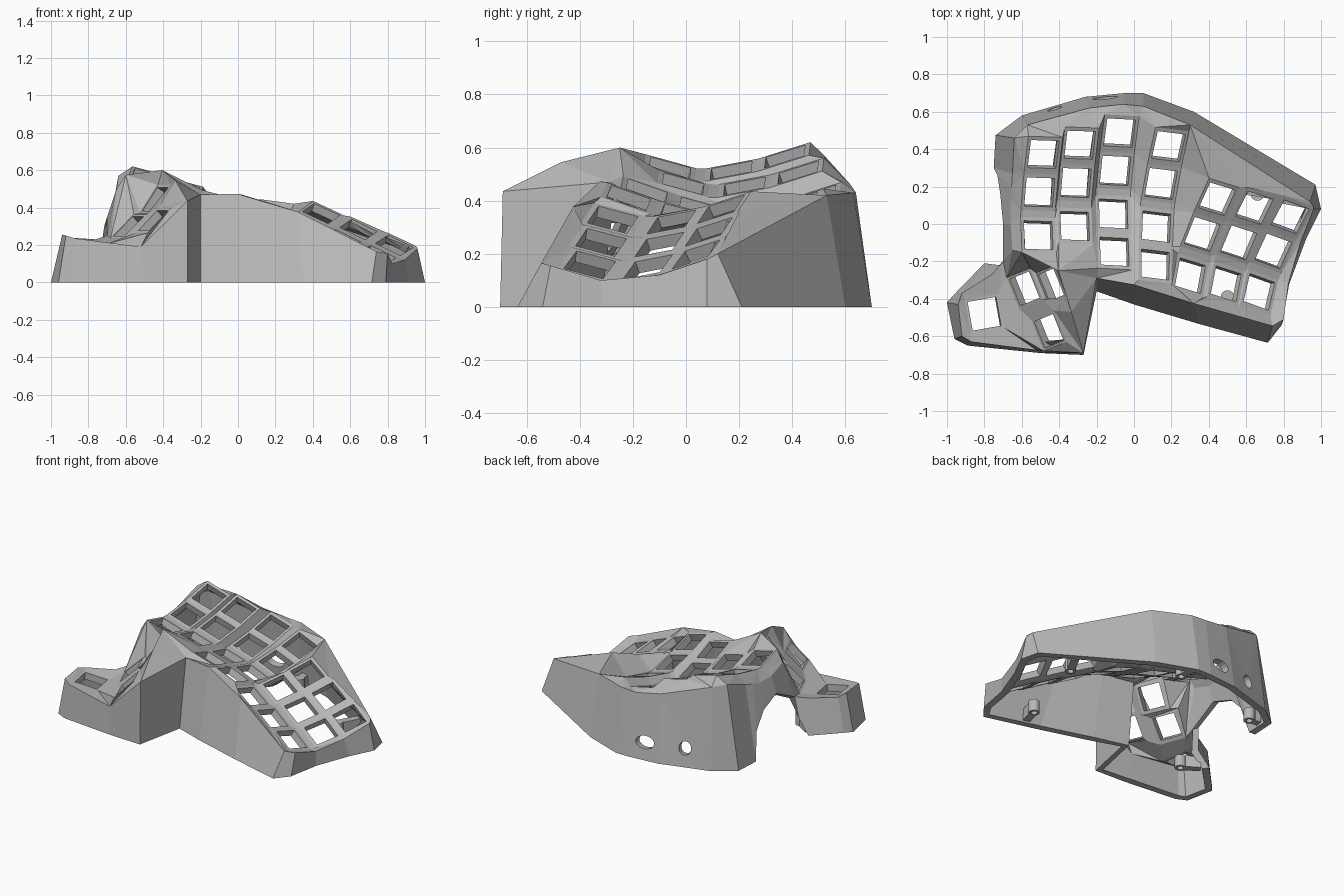
import bpy, bmesh
from math import radians, cos, sin, pi, atan2
from mathutils import Matrix, Vector

cube = bpy.data.objects.get("Cube")
if cube:
    bpy.data.objects.remove(cube)

grey = bpy.data.materials.new("mid grey plastic")
grey.use_nodes = True
colour = (0.48, 0.48, 0.48, 1)
grey.diffuse_color = colour
grey.node_tree.nodes["Principled BSDF"].inputs["Base Color"].default_value = colour

bm = bmesh.new()
known = {}


def vert(p):
    """Return the shared vertex at a point."""
    key = tuple(round(c, 4) for c in p)
    if key not in known:
        known[key] = bm.verts.new(key)
    return known[key]


def face(*points):
    verts = list(dict.fromkeys(vert(p) for p in points))
    if len(verts) > 2 and not bm.faces.get(verts):
        bm.faces.new(verts)


def stitch(a, b):
    """Fill the gap between two open chains with triangles."""
    i = j = 0
    while i < len(a) - 1 or j < len(b) - 1:
        step_a = (a[i + 1] - b[j]).length if i < len(a) - 1 else 99
        step_b = (a[i] - b[j + 1]).length if j < len(b) - 1 else 99
        if step_a < step_b:
            face(a[i], a[i + 1], b[j])
            i += 1
        else:
            face(a[i], b[j + 1], b[j])
            j += 1


class Key:
    """Square switch frame with an open middle."""

    def __init__(self, matrix, half_x, half_y, hole):
        corners = ((-1, -1), (1, -1), (1, 1), (-1, 1))
        outer = [matrix @ Vector((x * half_x, y * half_y, 0)) for x, y in corners]
        inner = [matrix @ Vector((x * hole, y * hole, 0)) for x, y in corners]
        for k in range(4):
            n = (k + 1) % 4
            face(outer[k], outer[n], inner[n], inner[k])
        self.bl, self.br, self.tr, self.tl = outer


def pose(place, yaw, roll):
    return (Matrix.Translation(place) @ Matrix.Rotation(radians(yaw), 4, "Z")
            @ Matrix.Rotation(radians(roll), 4, "Y"))


# Finger columns: place of the second key, yaw, roll, number of keys
columns = [((-.505, .17, .515), -2, 15, 3), ((-.31, .22, .455), -2, 15, 3),
           ((-.1, .285, .365), -3, 14, 4), ((.145, .215, .337), -7, 17, 4),
           ((.365, -.055, .32), -17, 24, 3), ((.56, -.1, .235), -18, 25, 3),
           ((.745, -.145, .15), -20, 25, 3)]
# Rows along each column: distance, rise, pitch
rows = [(.203, .053, 18), (0, 0, 11), (-.23, .009, -16), (-.432, .075, -20)]
keys = []
for place, yaw, roll, count in columns:
    base = pose(place, yaw, roll)
    keys.append([Key(base @ Matrix.Translation((0, y, z)) @ Matrix.Rotation(radians(p), 4, "X"),
                     .095, .099, .078) for y, z, p in rows[:count]])

# Bars between keys of one column
for col in keys:
    for a, b in zip(col, col[1:]):
        face(a.bl, a.br, b.tr, b.tl)

# Bars between neighbouring columns; the outer columns start one row lower
for c, (a, b) in enumerate(zip(keys, keys[1:])):
    pairs = list(zip(a[1:] if c == 3 else a, b))
    for l, r in pairs:
        face(l.br, r.bl, r.tl, l.tr)
    for (l, r), (l2, r2) in zip(pairs, pairs[1:]):
        face(l.br, l2.tr, r2.tl, r.bl)
face(keys[3][0].br, keys[3][1].tr, keys[4][0].tl)

# Thumb keys: one level outer key and three on a steep slope
outer = Key(pose((-.8, -.48, .22), 10, 8), .09, .09, .078)
low, high, front = [Key(pose(p, 22, roll), .092, .09, .076) for p, roll in
                    (((-.585, -.345, .3), -43), ((-.442, -.325, .445), -56),
                     ((-.455, -.572, .33), -45))]
face(outer.br, low.bl, low.tl, outer.tr)
face(low.br, high.bl, high.tl, low.tr)
face(front.tl, front.tr, low.br, low.bl)
face(front.tr, high.br, high.bl, low.br)
face(outer.br, front.bl, front.tl, low.bl)


# Wall stations: foot x, y, shoulder x, y, z and an optional foot height
def station(bx, by, ux, uy, uz, bz=0):
    return Vector((bx, by, bz)), Vector((ux, uy, uz))


main = [station(*s) for s in (
    (-.2, -.36, -.2, -.29, .47), (0, -.43, 0, -.325, .472), (.35, -.535, .32, -.425, .377),
    (.715, -.635, .74, -.545, .165), (.79, -.54, .8, -.51, .155), (.83, -.32, .825, -.32, .1),
    (.92, -.08, .89, -.1, .12), (1, .08, .96, .08, .18), (.97, .21, .94, .12, .2),
    (.32, .6, .3, .53, .42), (.05, .7, .05, .63, .43), (-.05, .7, -.06, .64, .43),
    (-.26, .68, -.24, .62, .46), (-.6, .58, -.57, .53, .56), (-.74, .475, -.64, .46, .57),
    (-.75, .3, -.65, .27, .5), (-.73, .26, -.655, .2, .48, .2),
    (-.715, .16, -.66, .12, .46, .3), (-.7, .0, -.66, 0, .46, .35),
    (-.7, -.2, -.65, -.14, .5, .25))]
thumb = [station(*s) for s in (
    (-.72, -.22, -.7, -.2, .25, .1), (-.8, -.21, -.76, -.27, .23), (-.96, -.375, -.92, -.37, .24),
    (-1, -.42, -.94, -.43, .255), (-.96, -.615, -.92, -.6, .25), (-.89, -.65, -.87, -.63, .235),
    (-.5, -.69, -.52, -.675, .19), (-.27, -.7, -.27, -.69, .435))]


def port_wall(a, b, half_width):
    """Wall panel with a round or oval port."""
    def at(s, t):
        return a[0].lerp(b[0], s).lerp(a[1].lerp(b[1], s), t)
    quad = [at(0, 0), at(1, 0), at(1, 1), at(0, 1)]
    width = (b[0] - a[0]).length
    height = a[1].z
    ring = []
    for k in range(17):
        angle = (k % 16) * pi / 8 - pi * .75
        ring.append(at(.5 + half_width * cos(angle) / width, (.115 + .042 * sin(angle)) / height))
    for k in range(4):
        q, n, m = quad[k], quad[(k + 1) % 4], 4 * k
        face(q, ring[m], ring[m + 1])
        face(q, ring[m + 1], ring[m + 2])
        face(q, n, ring[m + 2])
        face(n, ring[m + 2], ring[m + 3])
        face(n, ring[m + 3], ring[m + 4])


for line in (main, thumb + main[:1]):
    for i, (a, b) in enumerate(zip(line, line[1:])):
        if line is main and i in (11, 12):
            port_wall(a, b, .07 if i == 11 else .042)
        else:
            face(a[0], b[0], b[1], a[1])

# Sloping shoulder between the finger plate and its wall
rim = []
for k in (keys[2][3], keys[3][3], keys[4][2], keys[5][2], keys[6][2]):
    rim += [k.bl, k.br]
for k in reversed(keys[6]):
    rim += [k.br, k.tr]
for c in (6, 5, 4):
    rim += [keys[c][0].tr, keys[c][0].tl]
rim.append(keys[3][0].br)
for c in (3, 2, 1, 0):
    rim += [keys[c][0].tr, keys[c][0].tl]
for k in keys[0]:
    rim += [k.tl, k.bl]
rim = [p for i, p in enumerate(rim) if i == 0 or p != rim[i - 1]]
stitch(rim, [s[1] for s in main])
stitch([outer.tr, outer.tl, outer.bl, outer.br, front.bl, front.br], [s[1] for s in thumb])

# Peaked saddle joining the thumb cluster to the finger plate
peak, ridge = Vector((-.405, -.25, .6)), Vector((-.335, -.47, .545))
inner_corner, tip = main[0][1], thumb[-1][1]
arch_end, arch_top = main[-1]
k0, k1, k2, k3 = keys[0][2], keys[1][2], keys[2][2], keys[2][3]
for tri in ((front.br, tip, front.tr), (front.tr, tip, ridge), (front.tr, ridge, high.br),
            (high.br, ridge, peak), (tip, inner_corner, ridge), (ridge, inner_corner, peak),
            (high.br, peak, high.tr), (high.tr, peak, k0.bl),
            (high.tr, k0.bl, high.tl), (high.tl, k0.bl, low.tr), (low.tr, k0.bl, low.tl),
            (low.tl, k0.bl, arch_top), (arch_end, arch_top, low.tl), (arch_end, low.tl, outer.tr),
            (k0.bl, peak, k0.br), (k0.br, peak, k1.bl), (k1.bl, peak, k1.br),
            (k1.br, peak, k3.bl), (peak, inner_corner, k3.bl),
            (k1.br, k3.tl, k2.bl), (k1.br, k3.bl, k3.tl)):
    face(*tri)


def finish(part, name, thickness):
    """Thicken a surface inward and level its foot on the ground."""
    mesh = bpy.data.meshes.new(name)
    part.to_mesh(mesh)
    part.free()
    obj = bpy.data.objects.new(name, mesh)
    bpy.context.collection.objects.link(obj)
    shell = obj.modifiers.new("Thickness", "SOLIDIFY")
    shell.thickness = thickness
    shell.offset = -1
    graph = bpy.context.evaluated_depsgraph_get()
    obj.data = bpy.data.meshes.new_from_object(obj.evaluated_get(graph))
    obj.modifiers.clear()
    for v in obj.data.vertices:
        if v.co.z < .025:
            v.co.z = 0
    obj.data.materials.clear()
    obj.data.materials.append(grey)


bmesh.ops.recalc_face_normals(bm, faces=bm.faces)
if sum(f.normal.z * f.calc_area() for f in bm.faces) < 0:
    bmesh.ops.reverse_faces(bm, faces=bm.faces)
finish(bm, "keyboard_case", .048)

# Screw posts with closed tops, each tied to the nearest wall by a flat bracket
posts = (((.66, .16), (.73, .29)), ((.5, -.39), (.47, -.5)), ((.08, .56), (.08, .65)),
         ((-.61, .41), (-.68, .42)), ((-.66, -.33), (-.77, -.26)))
for i, (spot, wall) in enumerate(posts):
    a, b = Vector((*spot, .04)), Vector((*wall, .04))
    post = bmesh.new()
    bmesh.ops.create_cone(post, cap_ends=True, segments=16, radius1=.036, radius2=.036,
                          depth=.08, matrix=Matrix.Translation(a))
    foot = min(post.faces, key=lambda f: f.calc_center_median().z)
    bmesh.ops.delete(post, geom=[foot], context="FACES_ONLY")
    finish(post, f"screw_post_{i + 1}", .016)
    along = b - a
    start = a + along.normalized() * .03
    bracket = bmesh.new()
    bmesh.ops.create_cube(bracket, size=1, matrix=Matrix.Translation((start + b) / 2)
                          @ Matrix.Rotation(atan2(along.y, along.x), 4, "Z")
                          @ Matrix.Diagonal(((b - start).length, .05, .08, 1)))
    finish(bracket, f"post_bracket_{i + 1}", .01)
